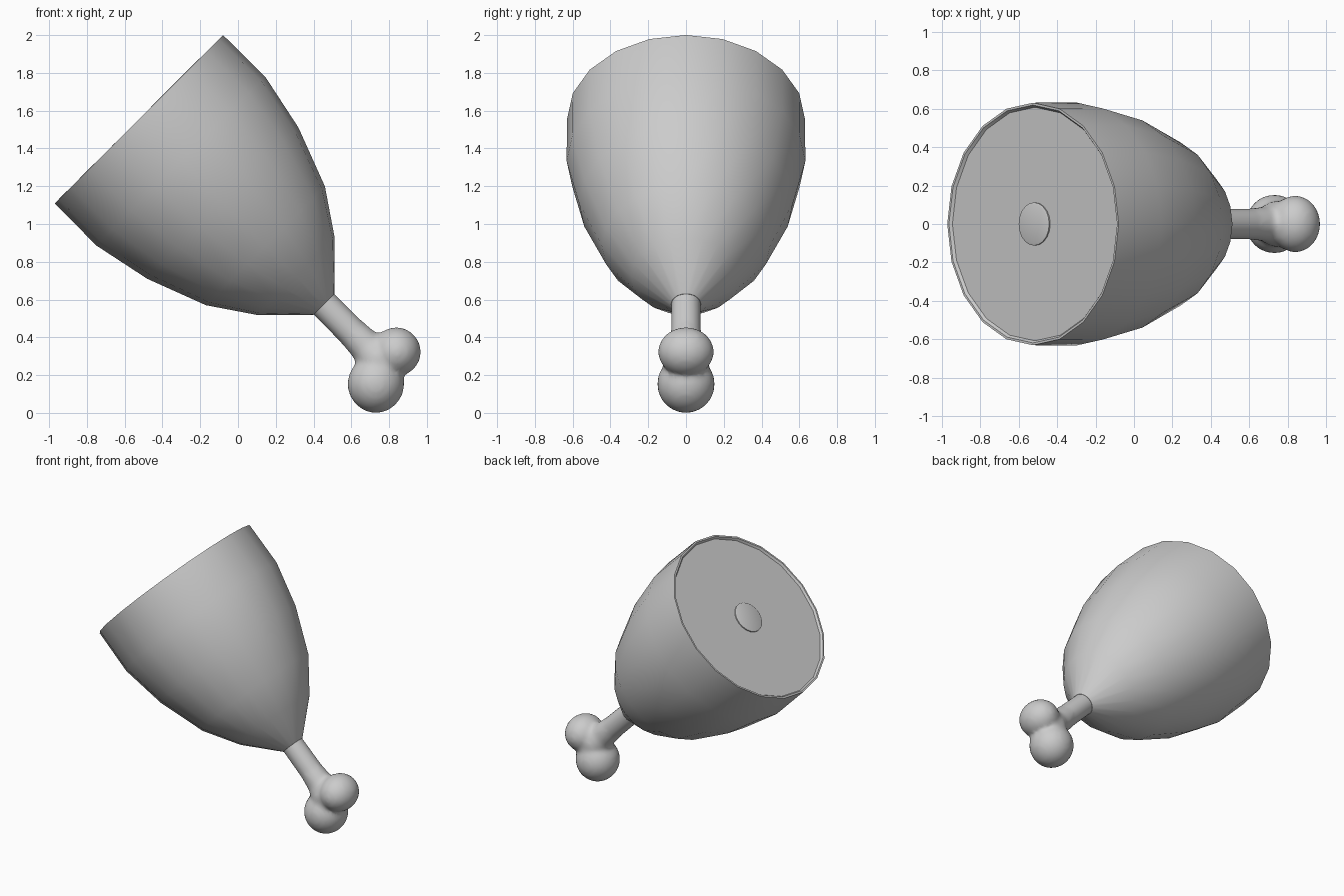
import bpy, math
from mathutils import Matrix, Vector

if "Cube" in bpy.data.objects:
    bpy.data.objects.remove(bpy.data.objects["Cube"])

# Local frame: z runs down the leg from the cut face, x is "up" across the leg
S = math.sqrt(0.5)
FRAME = Matrix(((S, 0, S, -0.525), (0, -1, 0, 0), (S, 0, -S, 1.555), (0, 0, 0, 1)))


def lathe(name, profile, sides):
    """Revolve (z, radius) pairs about local z; radius 0 makes a pole."""
    verts, faces, rings = [], [], []
    for z, r in profile:
        n = sides if r > 0 else 1
        rings.append([len(verts) + i for i in range(n)])
        for i in range(n):
            a = 2 * math.pi * i / sides
            verts.append((r * math.cos(a), r * math.sin(a), z))
    for a, b in zip(rings, rings[1:]):
        for i in range(sides):
            quad = [a[i % len(a)], a[(i + 1) % sides % len(a)],
                    b[(i + 1) % sides % len(b)], b[i % len(b)]]
            faces.append(list(dict.fromkeys(quad)))
    me = bpy.data.meshes.new(name)
    me.from_pydata(verts, [], faces)
    ob = bpy.data.objects.new(name, me)
    bpy.context.collection.objects.link(ob)
    ob.matrix_world = FRAME
    return ob


def select(obs):
    bpy.ops.object.select_all(action='DESELECT')
    for o in obs:
        o.select_set(True)
    bpy.context.view_layer.objects.active = obs[0]


# Meat with recessed cut face
meat = lathe("meat", [(0.015, 0), (0.015, 0.607), (0, 0.618), (0, 0.63),
                      (0.314, 0.632), (0.629, 0.566), (0.948, 0.445),
                      (1.176, 0.29), (1.386, 0.079), (1.386, 0)], 20)

# Round bone end showing in the cut face
core = lathe("bone_core", [(0.003, 0), (0.003, 0.102), (0.007, 0.112),
                           (0.04, 0.112), (0.04, 0)], 20)

# Shaft with flared end
bone = lathe("bone", [(1.3, 0), (1.3, 0.078), (1.6, 0.08), (1.7, 0.09),
                      (1.78, 0.12), (1.86, 0.12), (1.86, 0)], 24)


# Two knuckles, fused into the shaft
def knuckle(name, loc, radii):
    bpy.ops.mesh.primitive_uv_sphere_add(segments=24, ring_count=16, radius=1, location=loc)
    ob = bpy.context.object
    ob.name = name
    ob.scale = radii
    return ob


knobs = [knuckle("lower_knuckle", (0.73, 0, 0.153), (0.15, 0.153, 0.153)),
         knuckle("upper_knuckle", (0.838, 0, 0.323), (0.13, 0.148, 0.13))]
select([bone] + knobs)
bpy.ops.object.join()
rm = bone.modifiers.new("fuse", 'REMESH')
rm.mode = 'VOXEL'
rm.voxel_size = 0.016
rm.use_smooth_shade = True
sm = bone.modifiers.new("blend", 'SMOOTH')
sm.factor = 0.5
sm.iterations = 5

select([meat, core, bone])
bpy.ops.object.shade_smooth_by_angle(angle=math.radians(40))
# Consistent outward normals
for ob in (meat, core):
    select([ob])
    bpy.ops.object.mode_set(mode='EDIT')
    bpy.ops.mesh.select_all(action='SELECT')
    bpy.ops.mesh.normals_make_consistent(inside=False)
    bpy.ops.object.mode_set(mode='OBJECT')
